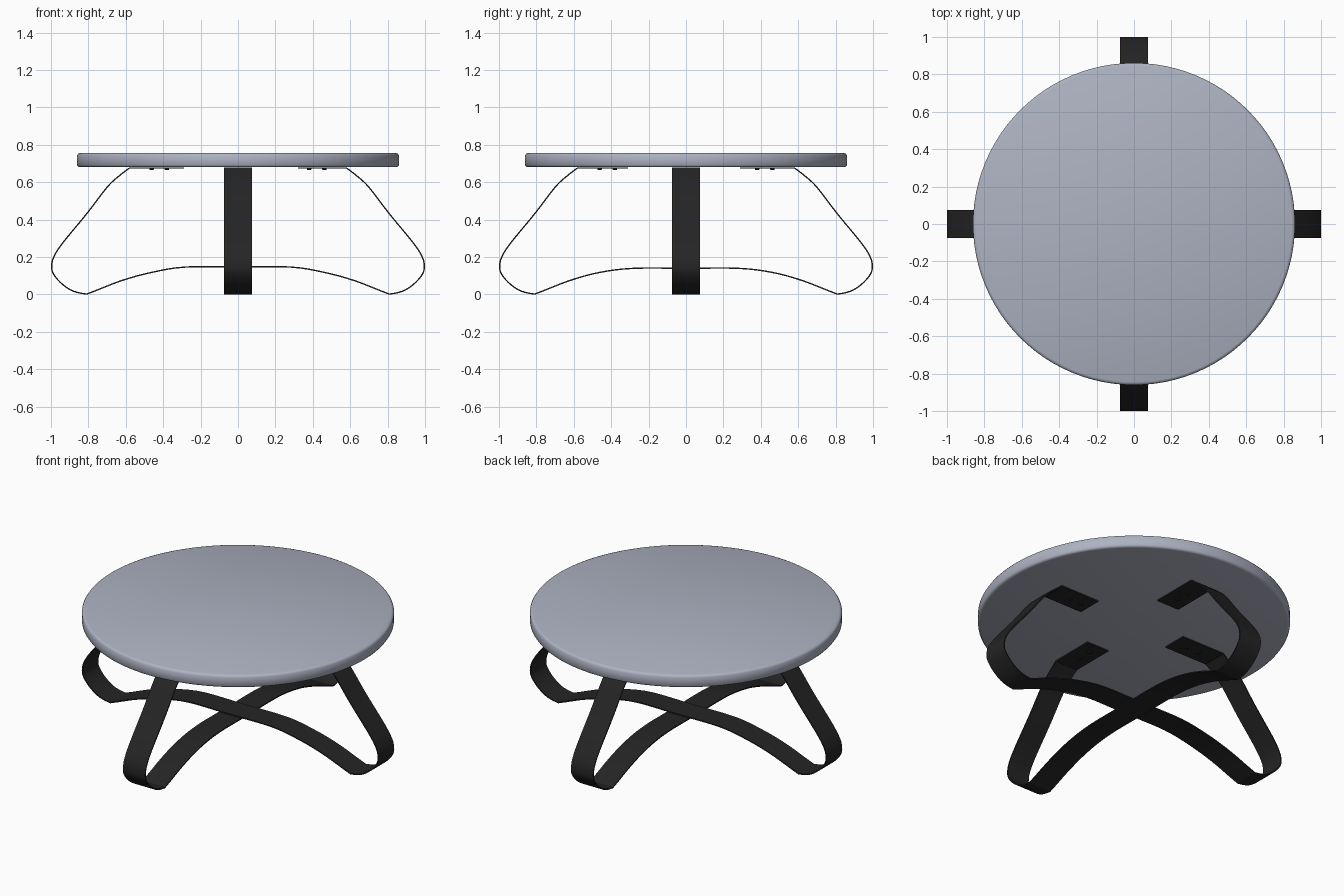
import bpy, bmesh, math
from mathutils import Vector, Matrix

if "Cube" in bpy.data.objects:
    bpy.data.objects.remove(bpy.data.objects["Cube"])


def material(name, rgb):
    m = bpy.data.materials.new(name)
    m.diffuse_color = (*rgb, 1)
    m.use_nodes = True
    m.node_tree.nodes["Principled BSDF"].inputs["Base Color"].default_value = m.diffuse_color
    return m


GREY = material("blue grey", (0.42, 0.45, 0.54))
BLACK = material("black", (0.018, 0.018, 0.018))


def finish(name, bm, mat, angle=35):
    bmesh.ops.recalc_face_normals(bm, faces=bm.faces)
    me = bpy.data.meshes.new(name)
    bm.to_mesh(me)
    bm.free()
    me.materials.append(mat)
    ob = bpy.data.objects.new(name, me)
    bpy.context.collection.objects.link(ob)
    bpy.ops.object.select_all(action='DESELECT')
    ob.select_set(True)
    bpy.context.view_layer.objects.active = ob
    bpy.ops.object.shade_smooth_by_angle(angle=math.radians(angle))
    return ob


def lathe(name, profile, mat, n, loc=(0, 0, 0), angle=35):
    """Closed solid of revolution from (radius, z) points."""
    bm = bmesh.new()
    rings = [[bm.verts.new((loc[0] + r * math.cos(2 * math.pi * i / n),
                            loc[1] + r * math.sin(2 * math.pi * i / n),
                            loc[2] + z)) for i in range(n)] for r, z in profile]
    for a, b in zip(rings, rings[1:]):
        for i in range(n):
            j = (i + 1) % n
            bm.faces.new((a[i], a[j], b[j], b[i]))
    bm.faces.new(rings[0])
    bm.faces.new(rings[-1])
    return finish(name, bm, mat, angle)


def catmull(pts, steps):
    p = [Vector(q) for q in pts]
    p = [2 * p[0] - p[1]] + p + [2 * p[-1] - p[-2]]
    out = []
    for a, b, c, d in zip(p, p[1:], p[2:], p[3:]):
        for k in range(steps):
            t = k / steps
            out.append(0.5 * (2 * b + (c - a) * t + (2 * a - 5 * b + 4 * c - d) * t * t
                              + (3 * b - a - 3 * c + d) * t ** 3))
    return out + [p[-2]]


def strap(name, mid_z, end_neg, end_pos, turn):
    """Bent flat bar: two mounting pads, two looped legs and an arched middle."""
    half = 0.0035
    curve = catmull([(0.58, 0.676), (0.635, 0.634), (0.70, 0.573), (0.81, 0.43),
                     (0.963, 0.24), (0.9965, 0.145), (0.965, 0.08), (0.895, 0.024),
                     (0.82, 0.0035), (0.785, 0.011), (0.625, 0.073), (0.465, 0.117),
                     (0.28, mid_z), (0.0, mid_z)], 4)
    right = [Vector((end_pos, 0.676))] + curve
    left = [Vector((-end_neg, 0.676))] + [Vector((-p.x, p.y)) for p in curve]
    path = right + left[-2::-1]
    bm = bmesh.new()
    rot = Matrix.Rotation(turn, 4, 'Z')
    rows = []
    for i, p in enumerate(path):
        d0 = (p - path[max(i - 1, 0)]).normalized()
        d1 = (path[min(i + 1, len(path) - 1)] - p).normalized()
        t = (d0 + d1).normalized()
        n = Vector((-t.y, t.x)) * half
        rows.append([bm.verts.new(rot @ Vector((q.x, y, q.y)))
                     for q, y in ((p + n, -0.075), (p + n, 0.075),
                                  (p - n, 0.075), (p - n, -0.075))])
    for a, b in zip(rows, rows[1:]):
        for i in range(4):
            j = (i + 1) % 4
            bm.faces.new((a[i], a[j], b[j], b[i]))
    bm.faces.new(rows[0])
    bm.faces.new(rows[-1])
    return finish(name, bm, BLACK)


# Round top with softened rims
lathe("table_top", [(0.845, 0.68), (0.855, 0.683), (0.861, 0.692), (0.861, 0.743),
                    (0.855, 0.752), (0.845, 0.756)], GREY, 96, angle=60)

# Two crossing leg straps, one resting on the other
strap("leg_strap_side", 0.1465, 0.29, 0.32, 0)
strap("leg_strap_front", 0.1395, 0.31, 0.29, math.pi / 2)

# Screw heads under the mounting pads
for k in range(4):
    c, s = round(math.cos(k * math.pi / 2)), round(math.sin(k * math.pi / 2))
    for r in (0.38, 0.462):
        lathe("pad_screw", [(0.012, 0.674), (0.012, 0.668), (0.007, 0.664)],
              BLACK, 16, (c * r, s * r, 0))

# Bolt through the crossing
lathe("centre_bolt", [(0.008, 0.132), (0.013, 0.135), (0.013, 0.150), (0.008, 0.153)],
      BLACK, 16)
